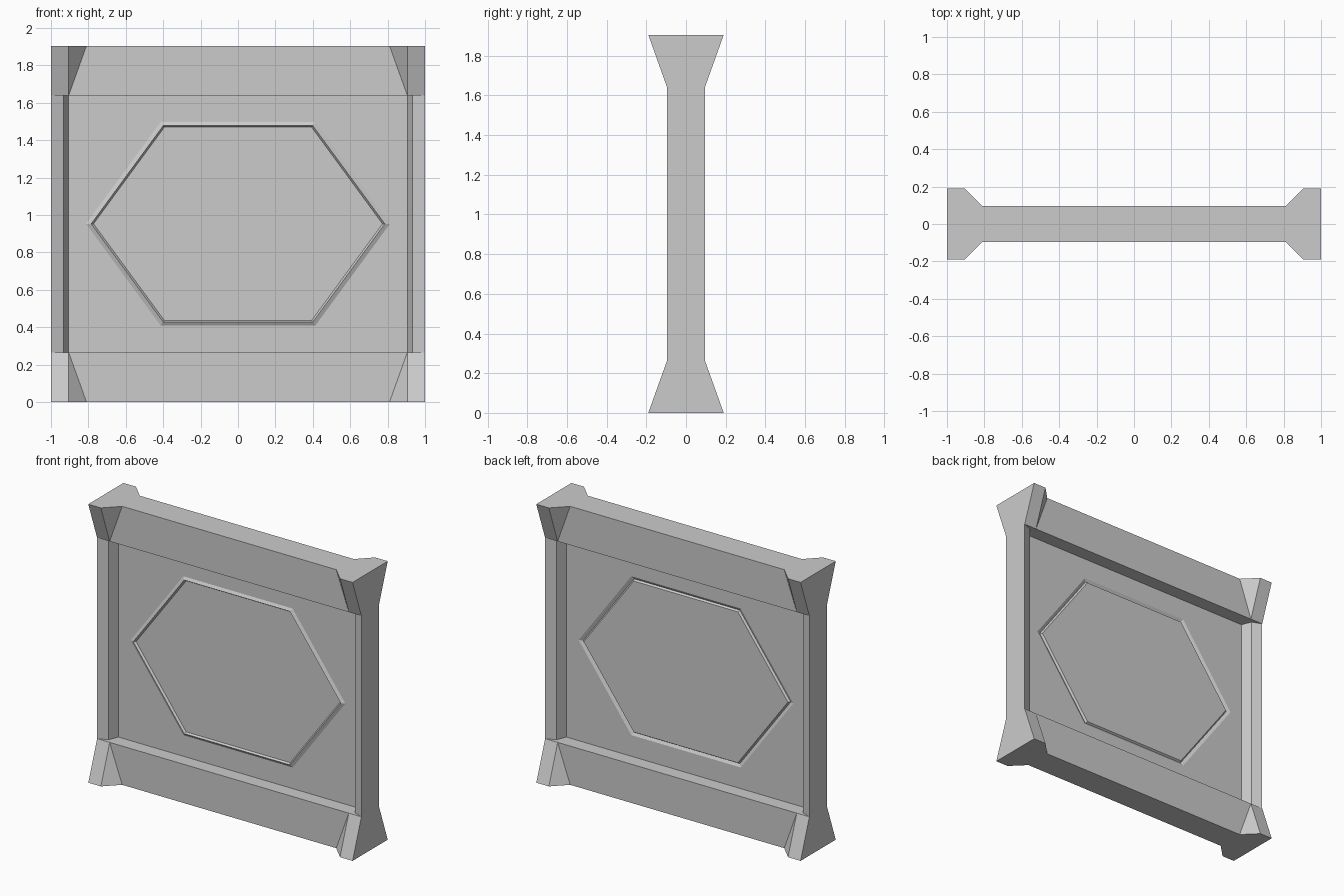
import bpy, bmesh

if "Cube" in bpy.data.objects:
    bpy.data.objects.remove(bpy.data.objects["Cube"])


def loft(name, loops, cap_start=False, cap_end=False, open_plane=False):
    """Skin a list of equal-length point loops into one mesh."""
    bm = bmesh.new()
    rings = [[bm.verts.new(p) for p in loop] for loop in loops]
    for a, b in zip(rings, rings[1:]):
        n = len(a)
        for i in range(n):
            j = (i + 1) % n
            quad = (a[i], a[j], b[j], b[i])
            # leave the panel opening (faces lying in the y = 0 plane) empty
            if open_plane and all(abs(v.co.y) < 0.001 for v in quad):
                continue
            bm.faces.new(quad)
    if cap_start:
        bm.faces.new(rings[0])
    if cap_end:
        bm.faces.new(rings[-1])
    bmesh.ops.remove_doubles(bm, verts=bm.verts, dist=0.0005)
    bmesh.ops.dissolve_degenerate(bm, edges=bm.edges, dist=0.0005)
    bmesh.ops.recalc_face_normals(bm, faces=bm.faces)
    mesh = bpy.data.meshes.new(name)
    bm.to_mesh(mesh)
    bm.free()
    obj = bpy.data.objects.new(name, mesh)
    bpy.context.collection.objects.link(obj)
    return obj


def outline(quarter, z):
    """Mirror three plan points into a full 12-point outline at height z."""
    front = quarter + [(-x, y) for x, y in reversed(quarter)]
    return [(x, y, z) for x, y in front + [(x, -y) for x, y in reversed(front)]]


# Wall frame: flared corners, straight beams, bevelled side posts
flare = [(1, -0.19), (0.905, -0.19), (0.81, -0.095)]
beam = [(1, -0.095), (0.905, -0.095), (0.905, -0.095)]
post = [(1, -0.095), (0.932, -0.067), (0.905, 0)]
low, high = 0.265, 1.64
loft("wall_frame", [
    outline(flare, 0), outline(beam, low), outline(post, low),
    outline(post, high), outline(beam, high), outline(flare, 1.905),
], cap_start=True, cap_end=True, open_plane=True)


# Thin panel sheet pressed into a hexagonal ridge (a groove from behind)
def hexagon(scale, y):
    pts = [(0.785, 0), (0.4, 0.525), (-0.4, 0.525),
           (-0.785, 0), (-0.4, -0.525), (0.4, -0.525)]
    return [(x * scale, y, 0.953 + z * scale) for x, z in pts]


w = 0.905
border = [(w, 0, 0.953), (w, 0, high), (-w, 0, high),
          (-w, 0, 0.953), (-w, 0, low), (w, 0, low)]
panel = loft("panel", [
    border, hexagon(1.035, 0), hexagon(1.0, -0.011), hexagon(0.984, 0.002),
], cap_end=True)

# Open sheet: make sure it faces the front
if panel.data.polygons[-1].normal.y > 0:
    panel.data.flip_normals()
